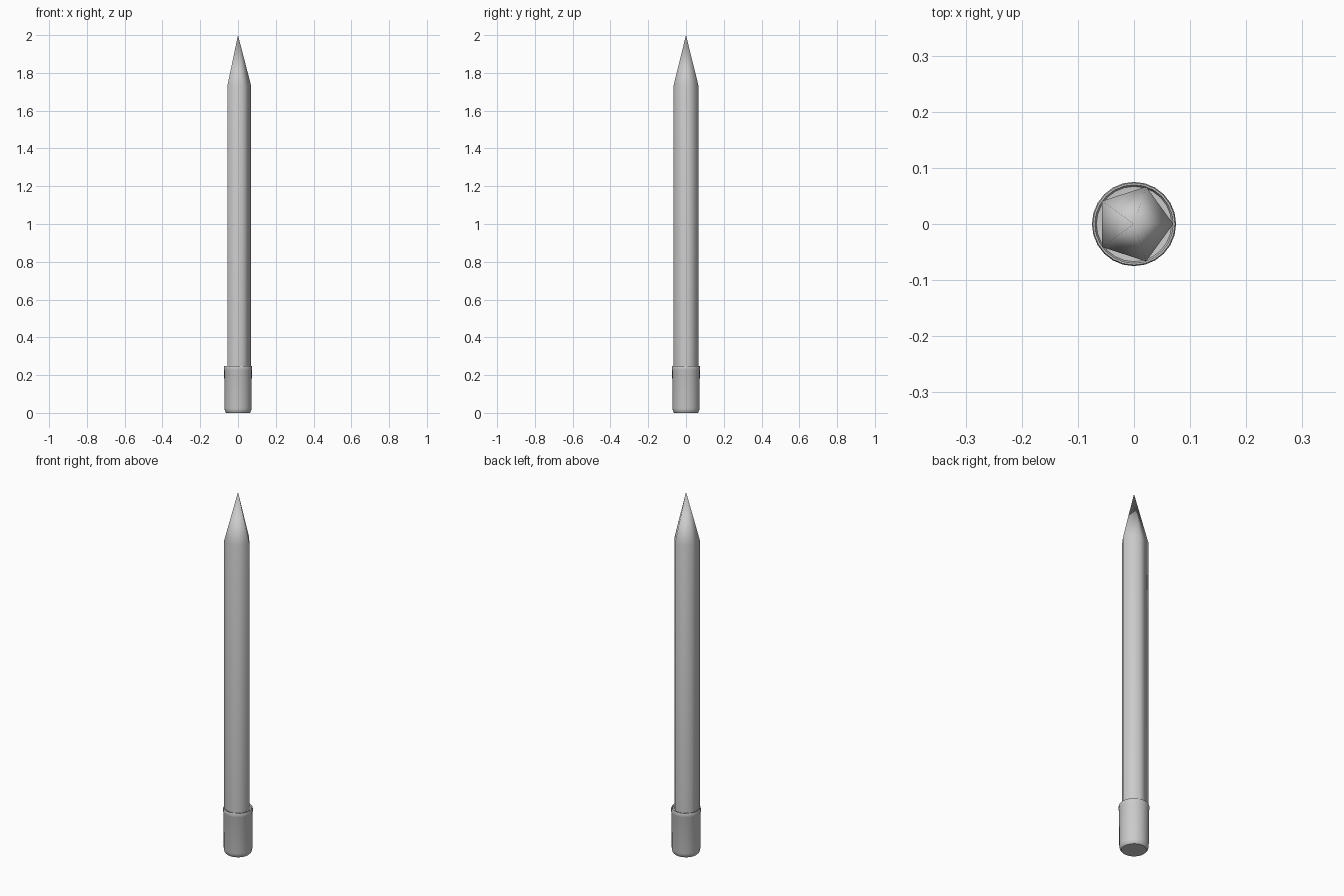
import bpy, bmesh
from math import cos, sin, tau, radians

if "Cube" in bpy.data.objects:
    bpy.data.objects.remove(bpy.data.objects["Cube"])


def lathe(name, profile, sides, smooth_angle):
    """Revolve (radius, z) points about z; radius 0 makes a pole."""
    bm = bmesh.new()
    rings = []
    for r, z in profile:
        if r == 0:
            rings.append([bm.verts.new((0, 0, z))] * sides)
        else:
            rings.append([bm.verts.new((r * cos(tau * i / sides), r * sin(tau * i / sides), z))
                          for i in range(sides)])
    for a, b in zip(rings, rings[1:]):
        for i in range(sides):
            j = (i + 1) % sides
            bm.faces.new(list(dict.fromkeys((a[i], a[j], b[j], b[i]))))
    bmesh.ops.recalc_face_normals(bm, faces=bm.faces)
    mesh = bpy.data.meshes.new(name)
    bm.to_mesh(mesh)
    bm.free()
    obj = bpy.data.objects.new(name, mesh)
    bpy.context.collection.objects.link(obj)
    bpy.ops.object.select_all(action='DESELECT')
    obj.select_set(True)
    bpy.context.view_layer.objects.active = obj
    bpy.ops.object.shade_smooth_by_angle(angle=radians(smooth_angle))
    return obj


# Five-sided shaft with sharpened point, softly shaded
lathe("pencil_shaft", [(0, 0.2), (0.07, 0.2), (0.07, 1.73), (0, 2.0)], 5, 80)

# Eraser cap with rounded base and a raised lip around the shaft
lathe("eraser_cap", [(0, 0), (0.062, 0), (0.069, 0.008), (0.072, 0.024),
                     (0.073, 0.222), (0.075, 0.228), (0.075, 0.243),
                     (0.073, 0.249), (0.070, 0.249), (0.067, 0.242),
                     (0, 0.238)], 24, 40)
